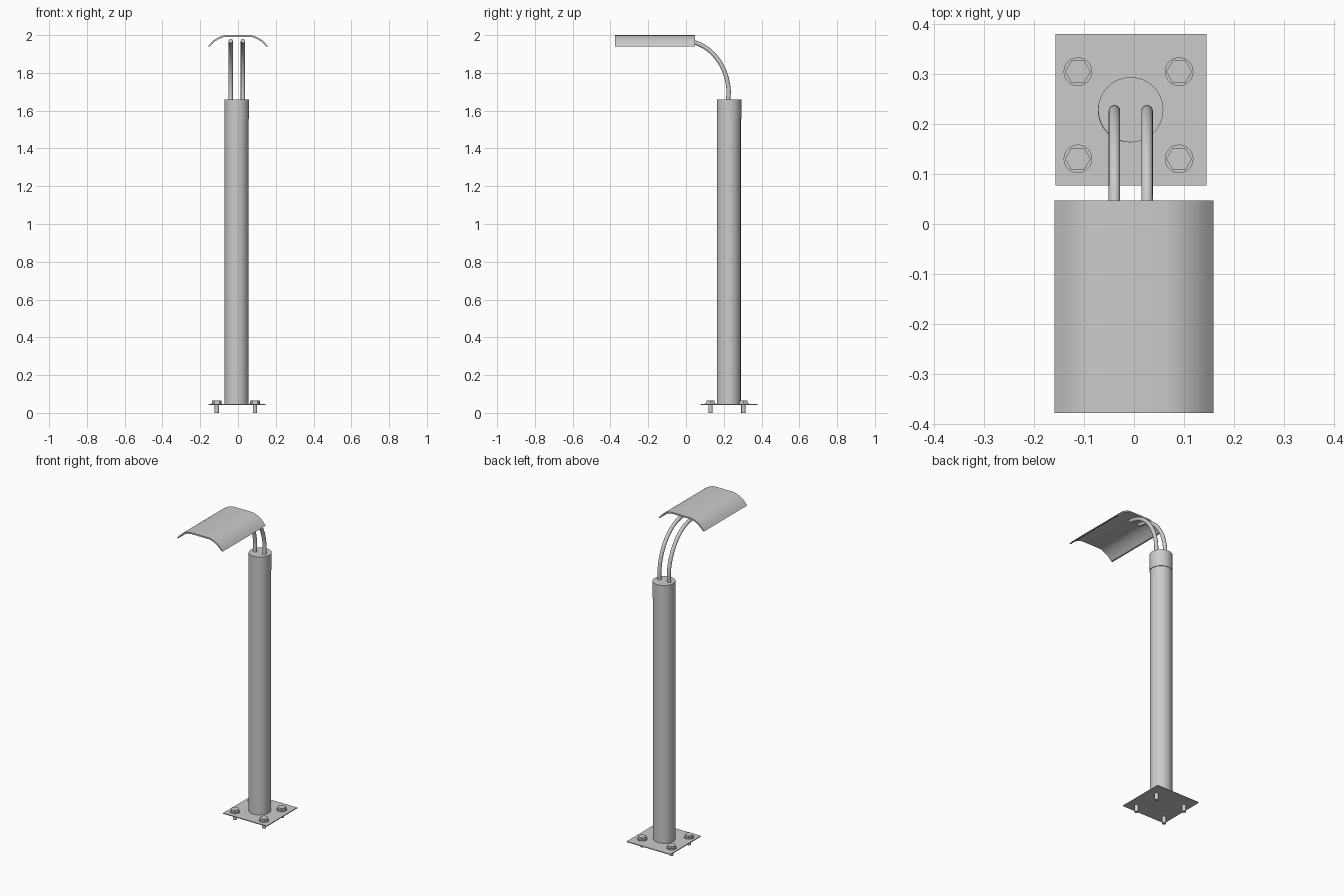
import bpy, bmesh, math
from mathutils import Vector

if "Cube" in bpy.data.objects:
    bpy.data.objects.remove(bpy.data.objects["Cube"])

grey = bpy.data.materials.new("light_grey")
grey.diffuse_color = (0.6, 0.6, 0.6, 1)
grey.use_nodes = True
grey.node_tree.nodes["Principled BSDF"].inputs["Base Color"].default_value = grey.diffuse_color


def finish(obj, name, smooth=True):
    obj.name = name
    obj.data.materials.append(grey)
    if smooth:
        bpy.ops.object.select_all(action='DESELECT')
        obj.select_set(True)
        bpy.context.view_layer.objects.active = obj
        bpy.ops.object.shade_smooth_by_angle(angle=math.radians(35))
    return obj


def cylinder(name, x, y, z0, z1, r, sides=48, smooth=True):
    bpy.ops.mesh.primitive_cylinder_add(vertices=sides, radius=r, depth=z1 - z0,
                                        location=(x, y, (z0 + z1) / 2))
    return finish(bpy.context.object, name, smooth)


def mesh_object(name, bm, smooth=True):
    bmesh.ops.recalc_face_normals(bm, faces=bm.faces[:])
    me = bpy.data.meshes.new(name)
    bm.to_mesh(me)
    bm.free()
    obj = bpy.data.objects.new(name, me)
    bpy.context.collection.objects.link(obj)
    return finish(obj, name, smooth)


# base plate
bpy.ops.mesh.primitive_cube_add(size=1, location=(-0.006, 0.228, 0.044))
bpy.context.object.scale = (0.302, 0.302, 0.005)
finish(bpy.context.object, "base_plate", False)

# pole and the collar capping it
cylinder("pole", -0.0085, 0.2265, 0.044, 1.64, 0.0635)
cylinder("pole_collar", -0.0065, 0.228, 1.555, 1.66, 0.065)

# anchor bolts: shank, washer and hexagonal head
for i, (x, y) in enumerate((x, y) for x in (-0.112, 0.09) for y in (0.13, 0.304)):
    cylinder(f"bolt_shank_{i}", x, y, 0.0, 0.05, 0.0115, 24)
    cylinder(f"bolt_washer_{i}", x, y, 0.046, 0.051, 0.0285, 32)
    head = cylinder(f"bolt_head_{i}", x, y, 0.05, 0.065, 0.0255, 6, False)
    head.rotation_euler.z = math.radians(30)


# twin curved arms, swept as a round tube along a bent path
def arm(name, x, r=0.0115, sides=16, steps=20):
    path = [Vector((x, 0.222, 1.64)), Vector((x, 0.224, 1.67))]
    a, b, c, d = (Vector((x, y, z)) for y, z in
                  ((0.226, 1.70), (0.222, 1.83), (0.135, 1.96), (-0.0, 1.969)))
    for i in range(steps + 1):
        t = i / steps
        u = 1 - t
        path.append(a * u**3 + b * 3 * u * u * t + c * 3 * u * t * t + d * t**3)
    bm = bmesh.new()
    rings = []
    for i, p in enumerate(path):
        tan = (path[min(i + 1, len(path) - 1)] - path[max(i - 1, 0)]).normalized()
        side = Vector((1, 0, 0))
        up = tan.cross(side)
        rings.append([bm.verts.new(p + r * (side * math.cos(w) + up * math.sin(w)))
                      for w in (2 * math.pi * k / sides for k in range(sides))])
    for lo, hi in zip(rings, rings[1:]):
        for k in range(sides):
            n = (k + 1) % sides
            bm.faces.new((lo[k], lo[n], hi[n], hi[k]))
    bm.faces.new(rings[0])
    bm.faces.new(rings[-1])
    mesh_object(name, bm)


arm("arm_left", -0.039)
arm("arm_right", 0.026)

# arched hood: mirrored half profile with thickness, extruded along y
outer = [(0.0, 2.0), (0.062, 2.0), (0.082, 1.997), (0.1, 1.99),
         (0.125, 1.976), (0.143, 1.959), (0.159, 1.94)]
inner = [(0.0, 1.991), (0.062, 1.991), (0.08, 1.988), (0.097, 1.981),
         (0.12, 1.968), (0.137, 1.953), (0.15, 1.94)]
mirror = lambda pts: [(-x, z) for x, z in reversed(pts[1:])] + pts
top, under = mirror(outer), mirror(inner)
bm = bmesh.new()
ends = [[[bm.verts.new((x, y, z)) for x, z in pts] for pts in (top, under)]
        for y in (-0.377, 0.047)]
(ft, fu), (bt, bu) = ends
for k in range(len(top) - 1):
    bm.faces.new((ft[k], ft[k + 1], bt[k + 1], bt[k]))
    bm.faces.new((fu[k], bu[k], bu[k + 1], fu[k + 1]))
    bm.faces.new((ft[k], fu[k], fu[k + 1], ft[k + 1]))
    bm.faces.new((bt[k], bt[k + 1], bu[k + 1], bu[k]))
for k in (0, -1):
    bm.faces.new((ft[k], bt[k], bu[k], fu[k]))
mesh_object("lamp_hood", bm)
